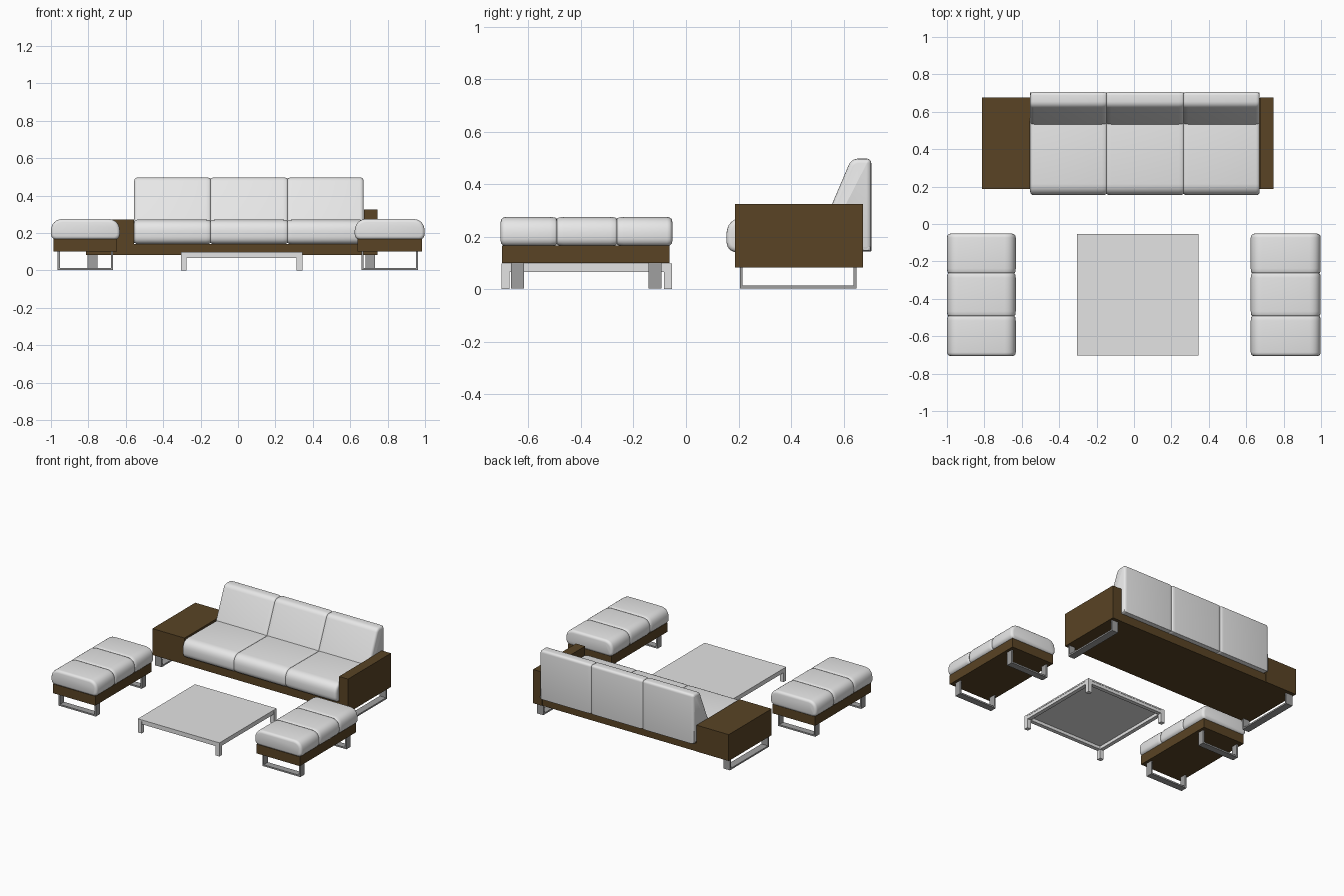
import bpy, bmesh, math
from mathutils import Vector

if "Cube" in bpy.data.objects:
    bpy.data.objects.remove(bpy.data.objects["Cube"])


def material(name, rgb):
    m = bpy.data.materials.new(name)
    m.diffuse_color = (*rgb, 1)
    m.use_nodes = True
    m.node_tree.nodes["Principled BSDF"].inputs["Base Color"].default_value = m.diffuse_color
    return m


WOOD = material("dark wood", (0.10, 0.057, 0.018))
FABRIC = material("light grey fabric", (0.8, 0.8, 0.8))
TABLE = material("pale table finish", (0.77, 0.77, 0.77))
METAL = material("grey metal", (0.35, 0.35, 0.35))


def make(name, bm, mat, smooth=False):
    bmesh.ops.recalc_face_normals(bm, faces=bm.faces)
    me = bpy.data.meshes.new(name)
    bm.to_mesh(me)
    bm.free()
    me.materials.append(mat)
    if smooth:
        me.shade_smooth()
        me.set_sharp_from_angle(angle=math.radians(40))
    ob = bpy.data.objects.new(name, me)
    bpy.context.collection.objects.link(ob)
    return ob


def boxes(name, mat, *ranges):
    """One object from boxes given as (x0, x1, y0, y1, z0, z1)."""
    bm = bmesh.new()
    for x0, x1, y0, y1, z0, z1 in ranges:
        vs = bmesh.ops.create_cube(bm, size=1)["verts"]
        for v in vs:
            v.co = Vector((x1 if v.co.x > 0 else x0,
                           y1 if v.co.y > 0 else y0,
                           z1 if v.co.z > 0 else z0))
    return make(name, bm, mat)


def rounded(corners, n=6):
    """Counter-clockwise polygon of (u, v, radius) with curved corners."""
    out = []
    for i, (u, v, r) in enumerate(corners):
        p = Vector((u, v))
        a = p + (Vector(corners[i - 1][:2]) - p).normalized() * r
        b = p + (Vector(corners[(i + 1) % len(corners)][:2]) - p).normalized() * r
        for k in range(n + 1):
            t = k / n
            out.append(a * (1 - t) ** 2 + p * 2 * t * (1 - t) * 0.85
                       + (a + b) * 0.5 * 2 * t * (1 - t) * 0.15 + b * t * t)
    return out


def inset(poly, d):
    out = []
    for i, p in enumerate(poly):
        e = (poly[(i + 1) % len(poly)] - poly[i - 1]).normalized()
        out.append(p + Vector((-e.y, e.x)) * d)
    return out


def cushion(name, corners, start, end, seams, axis):
    """Upholstered block lofted along an axis, pinched at each seam."""
    stations = [(start, 0.018), (start + 0.003, 0.008), (start + 0.01, 0.002), (start + 0.02, 0)]
    for s in seams:
        stations += [(s - 0.025, 0), (s - 0.008, 0.002), (s - 0.002, 0.005), (s, 0.009),
                     (s + 0.002, 0.005), (s + 0.008, 0.002), (s + 0.025, 0)]
    stations += [(end - 0.02, 0), (end - 0.01, 0.002), (end - 0.003, 0.008), (end, 0.018)]
    poly = rounded(corners)
    bm = bmesh.new()
    rings = []
    for pos, d in stations:
        rings.append([bm.verts.new((pos, p.x, p.y) if axis == "X" else (p.x, pos, p.y))
                      for p in inset(poly, d)])
    for a, b in zip(rings, rings[1:]):
        for i in range(len(a)):
            j = (i + 1) % len(a)
            bm.faces.new((a[i], a[j], b[j], b[i]))
    bm.faces.new(rings[0])
    bm.faces.new(rings[-1])
    return make(name, bm, FABRIC, True)


T = 0.011  # metal bar thickness

# Sofa: wooden platform, side table and armrest
boxes("sofa_base", WOOD, (-0.557, 0.674, 0.187, 0.673, 0.082, 0.142))
boxes("sofa_side_table", WOOD, (-0.813, -0.557, 0.187, 0.675, 0.082, 0.272))
boxes("sofa_armrest", WOOD, (0.674, 0.746, 0.187, 0.675, 0.082, 0.325))

# Sofa upholstery
SEAMS = (-0.147, 0.265)
cushion("sofa_seat", [(0.154, 0.14, 0.04), (0.62, 0.14, 0.01), (0.62, 0.268, 0.01),
                      (0.154, 0.272, 0.06)], -0.555, 0.672, SEAMS, "X")
cushion("sofa_backrest", [(0.50, 0.143, 0.01), (0.706, 0.143, 0.004), (0.706, 0.497, 0.018),
                          (0.63, 0.497, 0.025), (0.53, 0.262, 0.02)], -0.555, 0.672, SEAMS, "X")

# Sofa runner legs
for side, x0, x1 in (("left", -0.805, -0.752), ("right", 0.682, 0.732)):
    boxes(f"sofa_{side}_leg", METAL,
          (x0, x1, 0.205, 0.65, 0.003, 0.003 + T),
          (x0, x1, 0.205, 0.205 + T, 0.003, 0.083),
          (x0, x1, 0.65 - T, 0.65, 0.003, 0.083))

# Two ottomans with cushion, wooden base and runner legs
for side, x0, x1 in (("left", -1.0, -0.632), ("right", 0.624, 0.998)):
    cushion(f"{side}_ottoman_cushion",
            [(x0, 0.164, 0.03), (x1, 0.164, 0.03), (x1, 0.275, 0.06), (x0, 0.275, 0.06)],
            -0.706, -0.052, (-0.492, -0.263), "Y")
    boxes(f"{side}_ottoman_base", WOOD, (x0 + 0.014, x1 - 0.015, -0.70, -0.062, 0.1, 0.167))
    a, b = x0 + 0.036, x1 - 0.035
    for end, y0 in (("front", -0.666), ("back", -0.142)):
        y1 = y0 + 0.048
        boxes(f"{side}_ottoman_{end}_leg", METAL,
              (a, b, y0, y1, 0.003, 0.003 + T),
              (a, a + T, y0, y1, 0.003, 0.102),
              (b - T, b, y0, y1, 0.003, 0.102))

# Coffee table: thin top on an apron frame with square legs
X0, X1, Y0, Y1, W = -0.306, 0.344, -0.703, -0.053, 0.03
boxes("table_top", TABLE, (X0, X1, Y0, Y1, 0.088, 0.098))
boxes("table_apron", TABLE,
      (X0 + W, X1 - W, Y0 + 0.002, Y0 + W, 0.066, 0.089),
      (X0 + W, X1 - W, Y1 - W, Y1 - 0.002, 0.066, 0.089),
      (X0 + 0.002, X0 + W, Y0 + W, Y1 - W, 0.066, 0.089),
      (X1 - W, X1 - 0.002, Y0 + W, Y1 - W, 0.066, 0.089))
boxes("table_legs", TABLE,
      *[(x, x + W, y, y + W, 0.0, 0.089) for x in (X0, X1 - W) for y in (Y0, Y1 - W)])
